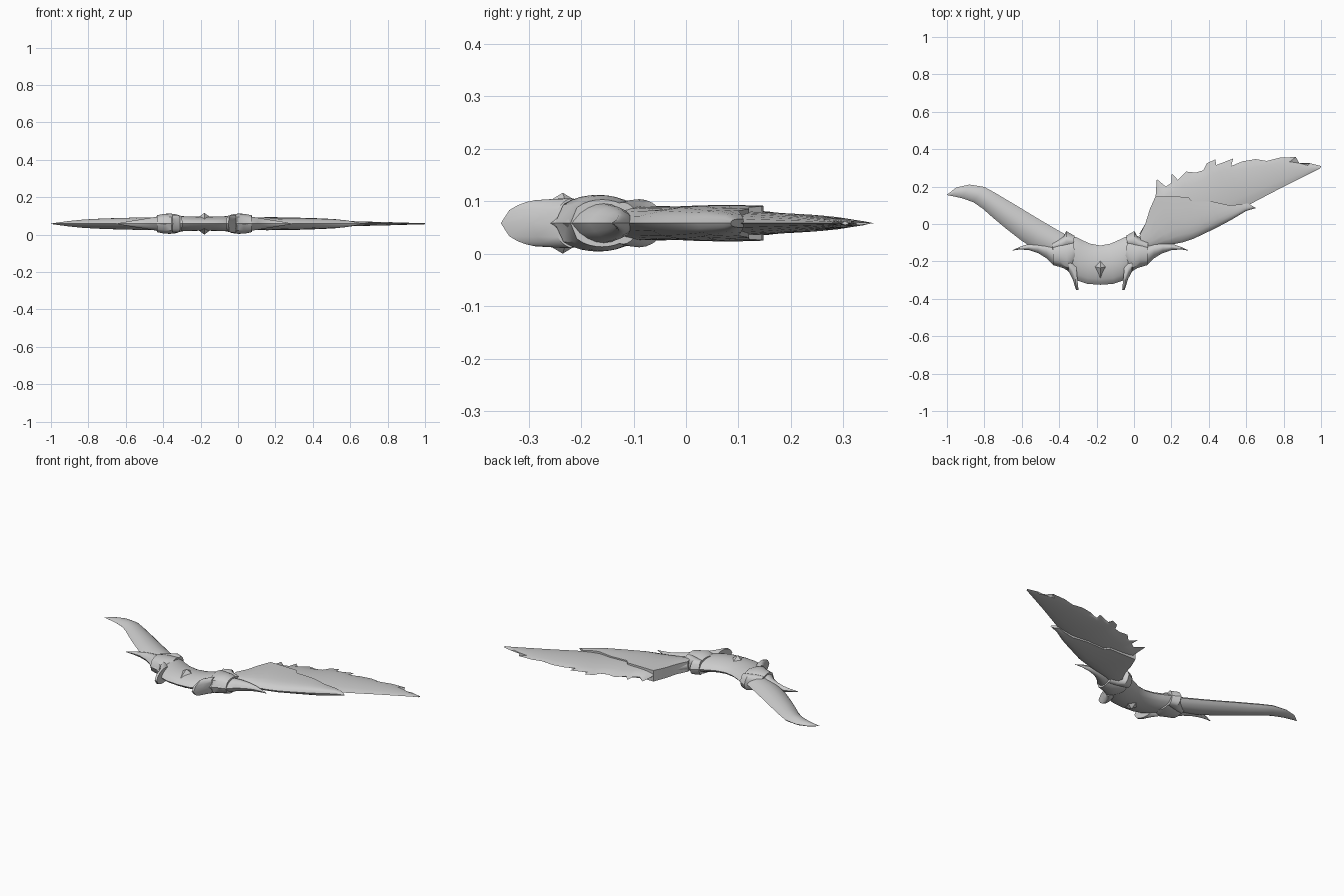
import bpy, bmesh, math
from mathutils import Vector

if "Cube" in bpy.data.objects:
    bpy.data.objects.remove(bpy.data.objects["Cube"])

MID = 0.058      # height of the flat symmetry plane
AXIS = -0.18     # x of the grip centre

steel = bpy.data.materials.new("pale_steel")
steel.diffuse_color = (0.6, 0.6, 0.6, 1)
steel.use_nodes = True
steel.node_tree.nodes["Principled BSDF"].inputs["Base Color"].default_value = steel.diffuse_color


def lens(power, steps=10):
    """Cross-section with sharp front and back edges."""
    return [(k / steps, max(0.0, math.sin(math.pi * k / steps)) ** power)
            for k in range(steps + 1)]


def flip(points):
    return [(2 * AXIS - x, y) for x, y in points]


def finish(name, bm, angle=35):
    bmesh.ops.remove_doubles(bm, verts=bm.verts, dist=0.0003)
    bmesh.ops.recalc_face_normals(bm, faces=bm.faces)
    mesh = bpy.data.meshes.new(name)
    bm.to_mesh(mesh)
    bm.free()
    mesh.materials.append(steel)
    obj = bpy.data.objects.new(name, mesh)
    bpy.context.collection.objects.link(obj)
    bpy.ops.object.select_all(action='DESELECT')
    obj.select_set(True)
    bpy.context.view_layer.objects.active = obj
    bpy.ops.object.shade_smooth_by_angle(angle=math.radians(angle))
    return obj


def loft(name, front, back, thick, section, ragged=False, angle=35):
    """Skin sections that each run from a front point to a back point."""
    bm = bmesh.new()
    rings = []
    n = len(front)
    for i in range(n):
        f, b = Vector(front[i]), Vector(back[i])
        inner = b
        if ragged and 0 < i < n - 1:      # keep the teeth at the rim only
            inner = (Vector(back[i - 1]) + b + Vector(back[i + 1])) / 3
        top = []
        for s, h in section:
            p = f.lerp(b if s == 1 else inner, s)
            top.append((p.x, p.y, h * thick[i]))
        ring = [(x, y, MID + z) for x, y, z in top]
        ring += [(x, y, MID - z) for x, y, z in reversed(top)]
        rings.append([bm.verts.new(c) for c in ring])
    m = len(rings[0])
    for r0, r1 in zip(rings, rings[1:]):
        for j in range(m):
            k = (j + 1) % m
            bm.faces.new((r0[j], r0[k], r1[k], r1[j]))
    bm.faces.new(rings[0])
    bm.faces.new(rings[-1])
    return finish(name, bm, angle)


def resample(line, count):
    """Points spread evenly along a polyline."""
    pts = [Vector(p) for p in line]
    lens_ = [(b - a).length for a, b in zip(pts, pts[1:])]
    out = []
    for i in range(count):
        d = sum(lens_) * i / (count - 1)
        k = 0
        while k < len(lens_) - 1 and d > lens_[k]:
            d -= lens_[k]
            k += 1
        out.append(tuple(pts[k].lerp(pts[k + 1], min(1, d / lens_[k]))))
    return out


# Curved grip in the middle
gf = [(-.42, -.20), (-.37, -.235), (-.335, -.27), (-.30, -.303), (-.25, -.32)]
gb = [(-.38, -.07), (-.34, -.065), (-.31, -.07), (-.28, -.085), (-.235, -.105)]
gt = [.043, .043, .042, .040, .038]
loft("grip", gf + [(AXIS, -.325)] + flip(gf)[::-1],
     gb + [(AXIS, -.115)] + flip(gb)[::-1],
     gt + [.037] + gt[::-1], lens(.6, 14))

# Pyramid gem on both faces of the grip
for side, name in ((1, "gem_upper"), (-1, "gem_lower")):
    bm = bmesh.new()
    base = [bm.verts.new((AXIS + x, y, MID + side * .025)) for x, y in
            ((-.045, -.225), (0, -.18), (.045, -.225), (0, -.29))]
    apex = bm.verts.new((AXIS, -.235, MID + side * .058))
    for j in range(4):
        bm.faces.new((base[j], base[(j + 1) % 4], apex))
    bm.faces.new(base)
    finish(name, bm, 10)

# Collars, pointed tabs and fins on both ends of the grip
cf = [(-.312, -.20), (-.33, -.235), (-.355, -.25), (-.39, -.228), (-.432, -.22)]
cb = [(-.325, -.08), (-.34, -.08), (-.365, -.085), (-.40, -.092), (-.435, -.10)]
sf = [(-.297, -.352), (-.31, -.353), (-.328, -.295), (-.35, -.252)]
sb = [(-.312, -.19), (-.318, -.19), (-.335, -.18), (-.35, -.18)]
tf = [(-.325, -.12), (-.36, -.14), (-.41, -.15), (-.435, -.15)]
tb = [(-.318, -.063), (-.362, -.038), (-.375, -.062), (-.435, -.09)]
ff = [(-.38, -.235), (-.43, -.22), (-.465, -.185), (-.51, -.157),
      (-.56, -.14), (-.61, -.136), (-.65, -.142)]
fb = [(-.38, -.10), (-.43, -.097), (-.47, -.093), (-.52, -.096),
      (-.57, -.108), (-.615, -.124), (-.65, -.140)]
for end, move in (("left", list), ("right", flip)):
    loft(end + "_collar", move(cf), move(cb), [.047, .051, .054, .053, .045],
         lens(.35, 10))
    loft(end + "_collar_spike", move(sf), move(sb), [.042, .045, .047, .047],
         lens(.5, 10))
    loft(end + "_collar_tab", move(tf), move(tb), [.042, .046, .044, .040],
         lens(.5, 8))
    loft(end + "_fin", move(ff), move(fb),
         [.040, .038, .032, .024, .016, .008, .001], lens(.75, 8))

# Plain curved blade
loft("blade",
     [(-.38, -.20), (-.44, -.175), (-.53, -.135), (-.60, -.09), (-.68, -.028),
      (-.75, .03), (-.81, .083), (-.86, .117), (-.92, .138), (-.97, .149), (-1, .155)],
     [(-.34, -.07), (-.39, -.043), (-.49, .015), (-.56, .057), (-.63, .10),
      (-.69, .135), (-.745, .168), (-.80, .198), (-.88, .211), (-.95, .195), (-1, .157)],
     [.033, .033, .033, .032, .030, .028, .025, .022, .015, .007, .001],
     lens(.75, 12))

# Long feathers with a ragged trailing rim
rim = [(.03, -.05), (.06, 0), (.085, .08), (.115, .14), (.122, .24), (.17, .20),
       (.20, .22), (.202, .27), (.235, .235), (.28, .28), (.33, .275), (.37, .287),
       (.39, .325), (.435, .345), (.44, .315), (.53, .35), (.52, .31), (.58, .335),
       (.65, .347), (.71, .337), (.78, .355), (.865, .358), (.835, .316),
       (.94, .325), (1, .31)]
lead = resample([(.05, -.11), (.3, -.07), (.6, .095), (.8, .2), (.995, .297)], len(rim))
loft("long_feathers", lead, rim,
     [.030 - .027 * (i / (len(rim) - 1)) ** 1.2 for i in range(len(rim))],
     lens(.6, 10), ragged=True)

# Shorter covering feathers with a stepped trailing edge
loft("cover_feathers",
     [(.05, -.15), (.12, -.125), (.20, -.11), (.26, -.098), (.32, -.078),
      (.40, -.04), (.46, -.01), (.52, .022), (.60, .07), (.652, .085)],
     [(.03, -.06), (.06, 0), (.085, .08), (.115, .148), (.29, .145),
      (.31, .12), (.42, .12), (.51, .10), (.57, .105), (.61, .11)],
     [.032, .032, .033, .035, .034, .032, .029, .025, .018, .008],
     [(0, 0), (.05, .4), (.15, .7), (.3, .88), (.5, .97), (.75, 1), (1, .95)])
